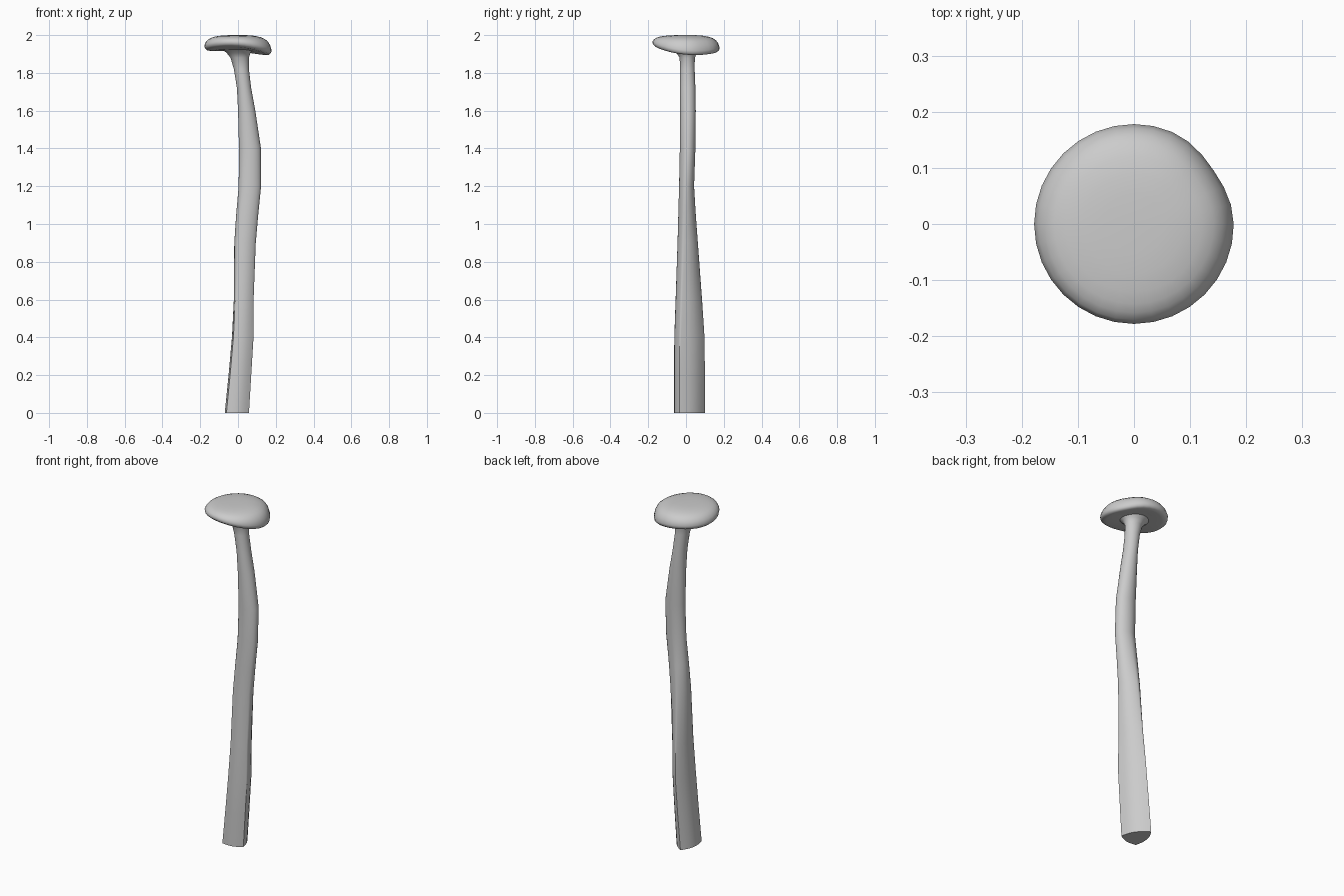
import bpy, bmesh
from math import sin, cos, pi, tau, exp

cube = bpy.data.objects.get("Cube")
if cube:
    bpy.data.objects.remove(cube, do_unlink=True)

grey = bpy.data.materials.new("plain_grey")
grey.use_nodes = True
grey.diffuse_color = (0.6, 0.6, 0.6, 1)
grey.node_tree.nodes["Principled BSDF"].inputs["Base Color"].default_value = (0.6, 0.6, 0.6, 1)


def loft(name, rings, angle):
    """Skin a stack of closed rings and close both ends."""
    bm = bmesh.new()
    loops = [[bm.verts.new(p) for p in ring] for ring in rings]
    for a, b in zip(loops, loops[1:]):
        n = len(a)
        for i in range(n):
            j = (i + 1) % n
            bm.faces.new((a[i], a[j], b[j], b[i]))
    bm.faces.new(loops[0])
    bm.faces.new(loops[-1])
    bmesh.ops.recalc_face_normals(bm, faces=bm.faces)
    mesh = bpy.data.meshes.new(name)
    bm.to_mesh(mesh)
    bm.free()
    obj = bpy.data.objects.new(name, mesh)
    bpy.context.collection.objects.link(obj)
    mesh.materials.append(grey)
    bpy.ops.object.select_all(action="DESELECT")
    obj.select_set(True)
    bpy.context.view_layer.objects.active = obj
    bpy.ops.object.shade_smooth_by_angle(angle=angle)
    return obj


def rounded_triangle(n):
    """Lopsided three-cornered outline, scaled to the unit box."""
    corners = [(0.045, -0.02), (-0.03, 0.09), (-0.052, -0.04)]
    pts = []
    for k in range(n):
        t = k / n * 3
        i, f = int(t), t % 1
        a, b = corners[i], corners[(i + 1) % 3]
        f = f * f * (3 - 2 * f)
        mid = pi * f
        # sides bow out a little between corners
        nx, ny = b[1] - a[1], a[0] - b[0]
        pts.append((a[0] + (b[0] - a[0]) * f + nx * 0.13 * sin(mid),
                    a[1] + (b[1] - a[1]) * f + ny * 0.13 * sin(mid)))
    xs, ys = zip(*pts)

    def unit(v, vs):
        return 2 * (v - min(vs)) / (max(vs) - min(vs)) - 1
    return [(unit(x, xs), unit(y, ys)) for x, y in pts]


# Stem: height, x range, y range, going up from three-cornered to oval
N = 24
triangle = rounded_triangle(N)
sections = [
    (0.0, -0.07, 0.058, -0.063, 0.10),
    (0.2, -0.05, 0.07, -0.063, 0.10),
    (0.4, -0.032, 0.082, -0.062, 0.098),
    (0.6, -0.022, 0.083, -0.055, 0.085),
    (0.9, -0.02, 0.095, -0.045, 0.063),
    (1.05, -0.01, 0.108, -0.041, 0.052),
    (1.2, 0.003, 0.123, -0.037, 0.043),
    (1.4, 0.005, 0.122, -0.033, 0.05),
    (1.6, 0.0, 0.092, -0.032, 0.052),
    (1.72, -0.006, 0.07, -0.032, 0.05),
    (1.82, -0.022, 0.058, -0.032, 0.046),
    (1.88, -0.04, 0.058, -0.034, 0.047),
    (1.905, -0.06, 0.066, -0.05, 0.058),
    (1.925, -0.085, 0.085, -0.075, 0.08),
]
rings = []
for z, x0, x1, y0, y1 in sections:
    blend = min(1, max(0, (z - 0.5) / 0.8))
    ring = []
    for k, (tx, ty) in enumerate(triangle):
        a = tau * k / N - 0.4
        u = tx + (cos(a) - tx) * blend
        v = ty + (sin(a) - ty) * blend
        ring.append(((x0 + x1) / 2 + u * (x1 - x0) / 2,
                     (y0 + y1) / 2 + v * (y1 - y0) / 2, z))
    rings.append(ring)
loft("stem", rings, 1.0)


# Cap: a flat dome with a wavy rim
def rim_height(a):
    return 1.941 - 0.0125 * cos(a) - 0.015 * sin(a) - 0.009 * cos(2 * a)


def rim_radius(a):
    return 0.178 - 0.007 * exp(-((a - 0.6) / 0.35) ** 2)


top = [(0.06, 0), (0.3, 0.01), (0.5, 0.05), (0.68, 0.14), (0.8, 0.26),
       (0.89, 0.42), (0.96, 0.68), (1.0, 1.0)]
under = [(0.985, 0.75, 0.014), (0.93, 0.9, 0.023), (0.82, 0.85, 0.024),
         (0.6, 0.5, 0.02), (0.35, 0.2, 0.018), (0.08, 0.0, 0.016)]
M = 32
angles = [tau * i / M for i in range(M)]
cap_rings = []
for r, w in top:
    cap_rings.append([(r * rim_radius(a) * cos(a), r * rim_radius(a) * sin(a),
                       2.0 - (2.0 - rim_height(a)) * w) for a in angles])
for r, w, drop in under:
    follow = max(w, 0.0) if r < 0.9 else 1.0
    cap_rings.append([(r * rim_radius(a) * cos(a), r * rim_radius(a) * sin(a),
                       1.938 + (rim_height(a) - 1.938) * follow - drop) for a in angles])
loft("cap", cap_rings, 1.4)
